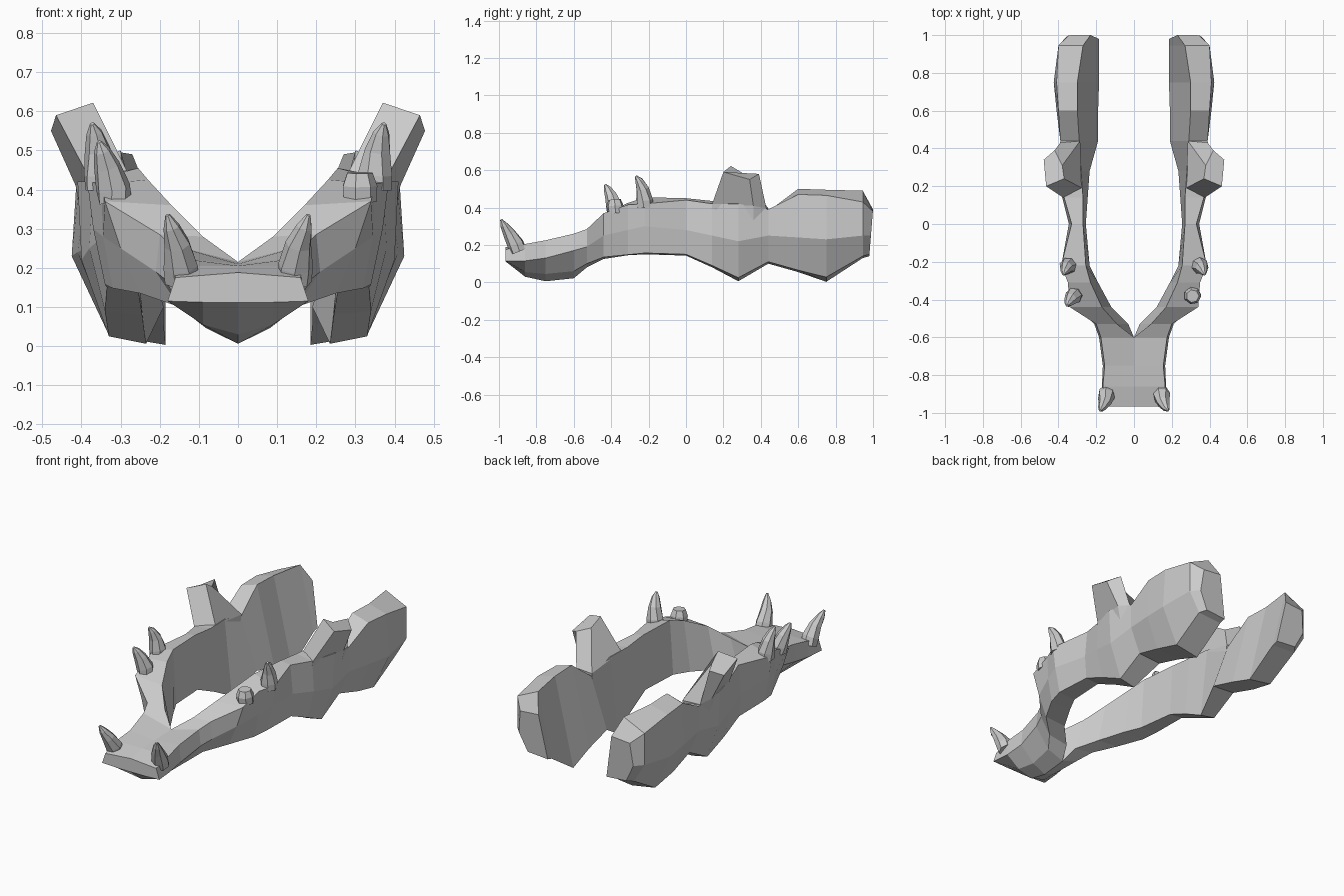
import bpy, bmesh, math
from mathutils import Vector


def make_object(name, bm):
    bmesh.ops.recalc_face_normals(bm, faces=bm.faces[:])
    me = bpy.data.meshes.new(name)
    bm.to_mesh(me)
    bm.free()
    ob = bpy.data.objects.new(name, me)
    bpy.context.collection.objects.link(ob)
    return ob


def mirror(ob):
    mod = ob.modifiers.new("mirror", 'MIRROR')
    mod.use_axis[0] = True
    mod.merge_threshold = 0.001


def loft(name, rings, half=False):
    """Skin closed rings and cap the ends; half leaves the mirror plane open."""
    bm = bmesh.new()
    vs = [[bm.verts.new(p) for p in r] for r in rings]
    n = len(vs[0])
    for a, b in zip(vs, vs[1:]):
        for i in range(n):
            j = (i + 1) % n
            quad = [a[i], a[j], b[j], b[i]]
            if not half or any(v.co.x > 0.001 for v in quad):
                bm.faces.new(quad)
    bm.faces.new(vs[0])
    bm.faces.new(vs[-1])
    return make_object(name, bm)


# Half-jaw sections: y, then (x, z) of inner top, outer top, outer mid,
# outer bottom and inner bottom
chin = [
    (-.965, 0, .188, .16, .175, .18, .115, .09, .112, 0, .112),
    (-.86, 0, .205, .165, .205, .17, .115, .09, .055, 0, .03),
    (-.75, 0, .21, .155, .225, .165, .13, .08, .045, 0, .006),
    (-.60, 0, .215, .175, .26, .185, .17, .10, .06, 0, .022),
]
branch = [
    (-.53, .09, .28, .20, .285, .21, .19, .15, .10, .03, .08),
    (-.44, .17, .36, .34, .37, .30, .25, .25, .135, .12, .125),
    (-.31, .23, .425, .35, .415, .345, .28, .32, .148, .19, .145),
    (-.22, .255, .455, .385, .42, .37, .30, .34, .157, .235, .15),
    (.00, .27, .45, .33, .44, .345, .28, .335, .15, .255, .143),
    (.14, .27, .435, .37, .42, .38, .25, .34, .09, .245, .08),
    (.28, .28, .43, .41, .42, .40, .22, .33, .025, .235, .006),
    (.44, .29, .38, .39, .39, .39, .25, .33, .11, .19, .10),
    (.60, .30, .50, .40, .47, .41, .24, .34, .065, .19, .055),
    (.75, .30, .495, .41, .465, .425, .23, .33, .028, .185, .003),
    (.945, .27, .49, .40, .43, .40, .25, .335, .14, .185, .13),
    (1.0, .23, .39, .345, .38, .36, .25, .31, .15, .185, .14),
]
rings = [[(s[i], s[0], s[i + 1]) for i in range(1, 11, 2)] for s in chin + branch]
# The rear end leans forward at its foot
rings[-1] = [(x, y - .08 * (.39 - z), z) for x, y, z in rings[-1]]
mirror(loft("jaw_bone", rings, half=True))

# Upright process on each branch
mirror(loft("upright_process", [
    [(.29, .16, .30), (.36, .13, .32), (.39, .36, .28), (.37, .43, .30), (.29, .42, .30)],
    [(.275, .19, .43), (.375, .14, .42), (.415, .36, .41), (.39, .43, .395), (.285, .44, .395)],
    [(.37, .24, .622), (.465, .20, .59), (.478, .34, .55), (.42, .39, .58), (.38, .31, .58)],
]))


def tooth(name, path, radii, side, sides=7):
    """Faceted horn swept along a short bent path."""
    pts = [Vector((p[0] * side, p[1], p[2])) for p in path]
    rings = []
    for k, (c, r) in enumerate(zip(pts, radii)):
        d = pts[min(k + 1, len(pts) - 1)] - pts[max(k - 1, 0)]
        q = d.to_track_quat('Z', 'Y')
        rings.append([c + q @ Vector((r * math.cos(t), r * math.sin(t), 0))
                      for t in (i * math.tau / sides for i in range(sides))])
    loft(name, rings)


tusk = [(.145, -.895, .165), (.147, -.912, .205), (.155, -.945, .26), (.17, -.973, .305), (.18, -.988, .335)]
rear = [(.348, -.22, .40), (.35, -.222, .44), (.358, -.232, .50), (.367, -.252, .545), (.373, -.268, .568)]
mid = [(.315, -.378, .37), (.32, -.382, .405), (.335, -.40, .46), (.348, -.42, .50), (.355, -.432, .522)]
full = [.044, .045, .034, .021, .006]

for side, label in ((-1, "left"), (1, "right")):
    tooth("front_tusk_" + label, tusk, full, side)
    tooth("rear_tooth_" + label, rear, full, side)
tooth("middle_tooth_left", mid, full, -1)

# Broken stump on the right side
tooth("broken_tooth_right", [(.31, -.375, .37), (.31, -.38, .41), (.31, -.382, .443)], [.045, .046, .034], 1)
